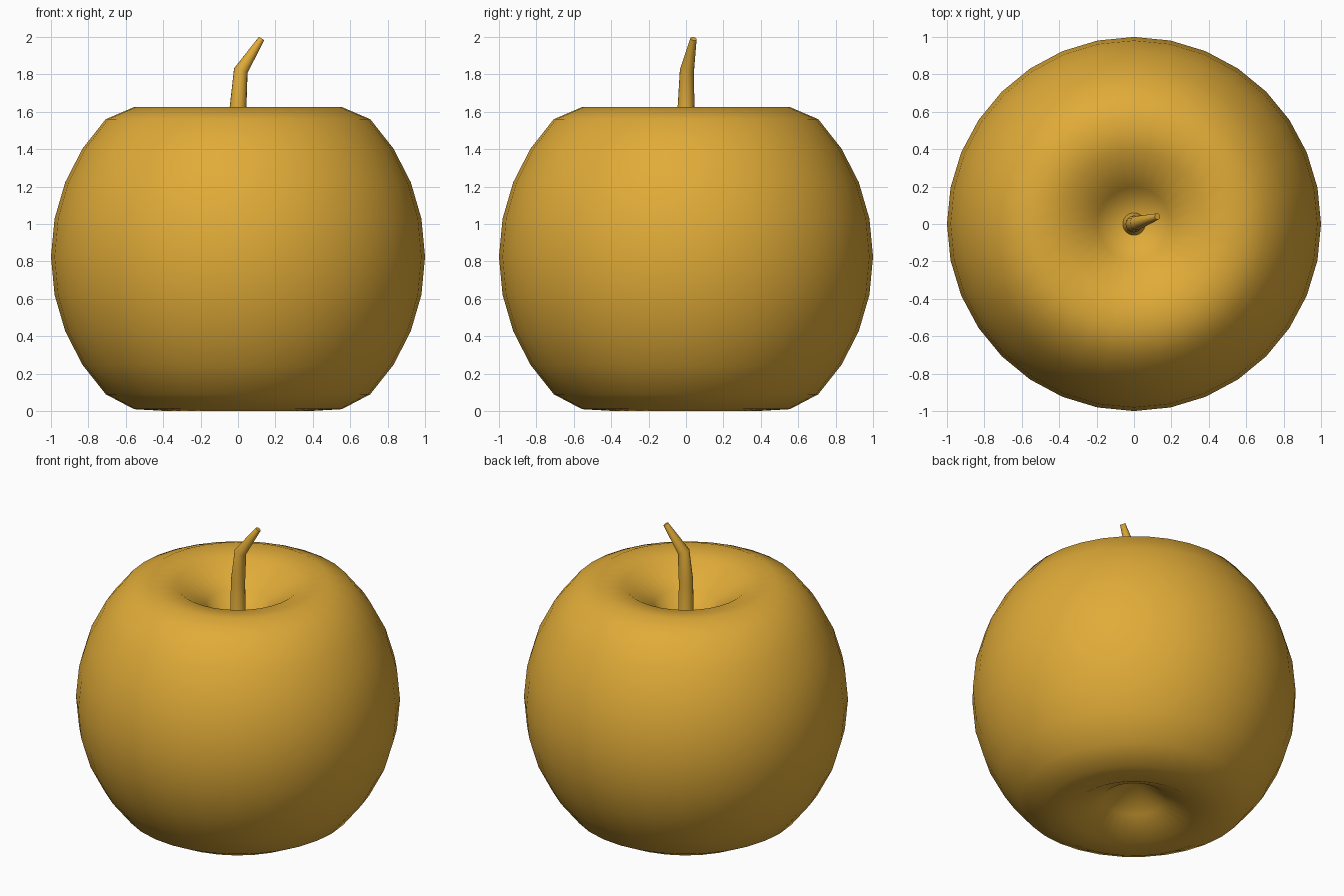
import bpy
import bmesh
import math
from mathutils import Vector

cube = bpy.data.objects.get("Cube")
if cube:
    bpy.data.objects.remove(cube, do_unlink=True)

# One golden skin colour for fruit and stem
gold = bpy.data.materials.new("golden_yellow")
gold.use_nodes = True
color = (0.75, 0.41, 0.04, 1)
gold.diffuse_color = color
gold.node_tree.nodes["Principled BSDF"].inputs["Base Color"].default_value = color


def finish(name, bm, angle):
    bmesh.ops.recalc_face_normals(bm, faces=bm.faces)
    mesh = bpy.data.meshes.new(name)
    bm.to_mesh(mesh)
    bm.free()
    mesh.materials.append(gold)
    obj = bpy.data.objects.new(name, mesh)
    bpy.context.collection.objects.link(obj)
    bpy.ops.object.select_all(action='DESELECT')
    obj.select_set(True)
    bpy.context.view_layer.objects.active = obj
    bpy.ops.object.shade_smooth_by_angle(angle=math.radians(angle))
    return obj


# Fruit body: a sphere whose poles are pushed in to form dimples
CENTER, STRETCH = 0.825, 1.04
TOP = {0: 1.22, 1: 1.47, 2: 1.6, 3: 1.625}
BOTTOM = {0: 0.26, 1: 0.095, 2: 0.0, 3: 0.01}
bm = bmesh.new()
bmesh.ops.create_uvsphere(bm, u_segments=32, v_segments=16, radius=1)
for v in bm.verts:
    ring = round(math.acos(max(-1, min(1, v.co.z))) / (math.pi / 16))
    z = CENTER + STRETCH * v.co.z
    v.co.z = TOP.get(ring, BOTTOM.get(16 - ring, z))
finish("fruit_body", bm, 180)

# Stem: tapered rings along a bent path, flared where it meets the dimple
path = [((0, 0, 1.2), 0.09), ((0, 0, 1.34), 0.047), ((0, 0, 1.62), 0.045),
        ((0.015, 0.005, 1.82), 0.038), ((0.125, 0.04, 1.99), 0.017)]
SIDES = 16
bm = bmesh.new()
rings = []
for i, (point, radius) in enumerate(path):
    before = Vector(path[max(i - 1, 0)][0])
    after = Vector(path[min(i + 1, len(path) - 1)][0])
    turn = Vector((0, 0, 1)).rotation_difference(after - before)
    ring = []
    for k in range(SIDES):
        a = math.tau * k / SIDES
        offset = Vector((math.cos(a), math.sin(a), 0)) * radius
        ring.append(bm.verts.new(Vector(point) + turn @ offset))
    rings.append(ring)
for low, high in zip(rings, rings[1:]):
    for k in range(SIDES):
        n = (k + 1) % SIDES
        bm.faces.new((low[k], low[n], high[n], high[k]))
bm.faces.new(rings[0])
bm.faces.new(rings[-1])
finish("stem", bm, 50)
